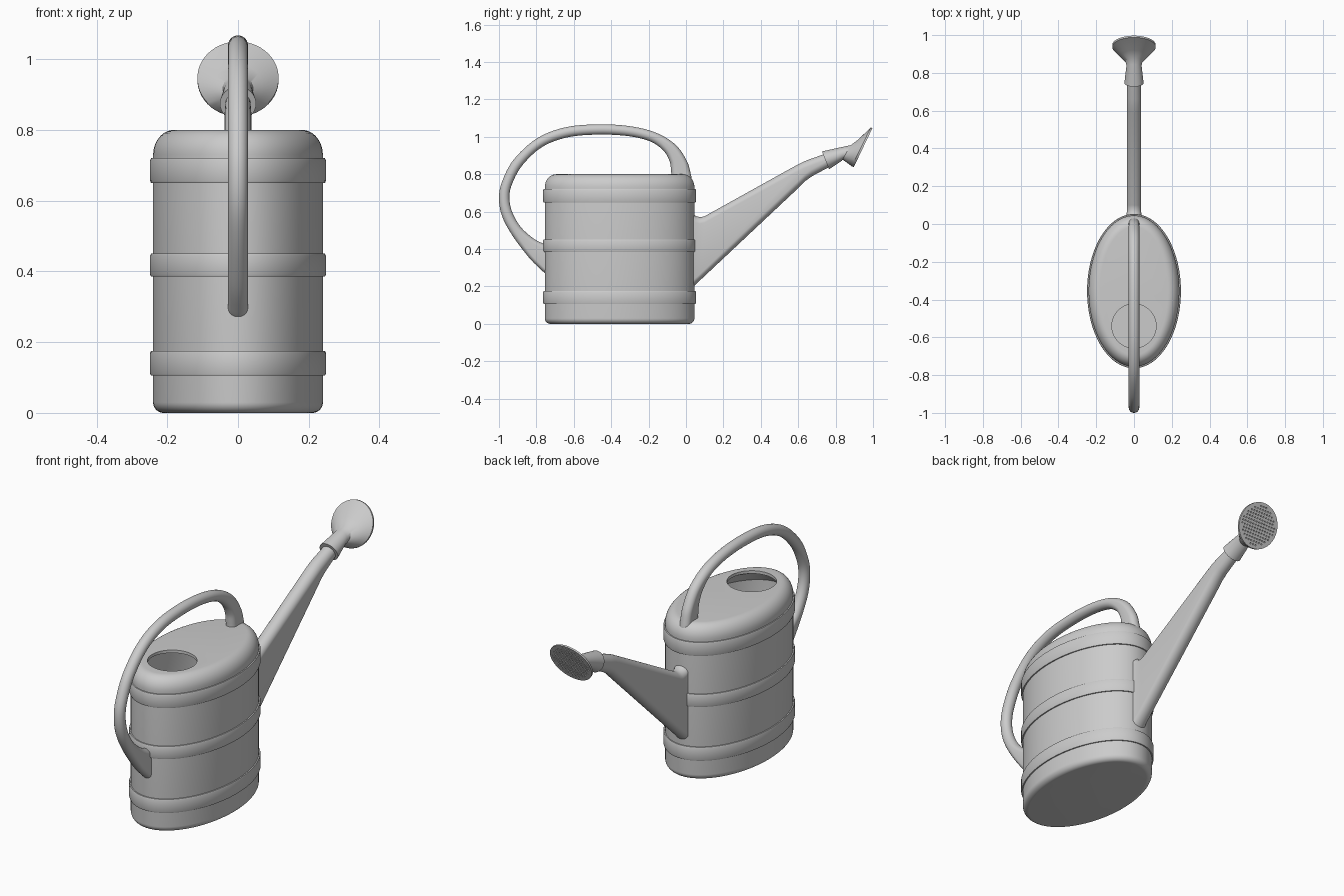
import bpy, bmesh, math
from mathutils import Vector, Matrix

if "Cube" in bpy.data.objects:
    bpy.data.objects.remove(bpy.data.objects["Cube"])


def make(name, bm):
    bmesh.ops.recalc_face_normals(bm, faces=bm.faces)
    me = bpy.data.meshes.new(name)
    bm.to_mesh(me)
    bm.free()
    ob = bpy.data.objects.new(name, me)
    bpy.context.collection.objects.link(ob)
    return ob


def activate(ob):
    bpy.ops.object.select_all(action='DESELECT')
    ob.select_set(True)
    bpy.context.view_layer.objects.active = ob


def smooth(ob, angle=35):
    activate(ob)
    bpy.ops.object.shade_smooth_by_angle(angle=math.radians(angle))


def cut(ob, cutter):
    cutter.hide_render = True
    mod = ob.modifiers.new("cut", 'BOOLEAN')
    mod.operation, mod.solver, mod.object = 'DIFFERENCE', 'EXACT', cutter
    activate(ob)
    bpy.ops.object.modifier_apply(modifier=mod.name)
    bpy.data.objects.remove(cutter)


def loft(name, rings, closed=False):
    bm = bmesh.new()
    rows = [[bm.verts.new(p) for p in r] for r in rings]
    n = len(rows[0])
    for a, b in zip(rows, rows[1:] + rows[:1] if closed else rows[1:]):
        for i in range(n):
            j = (i + 1) % n
            bm.faces.new((a[i], a[j], b[j], b[i]))
    if not closed:
        bm.faces.new(rows[0])
        bm.faces.new(rows[-1])
    return make(name, bm)


def oval(grow, z, n=96):
    # horizontal ellipse of the can, grown or shrunk
    return [((0.24 + grow) * math.cos(2 * math.pi * i / n),
             -0.355 + (0.40 + grow) * math.sin(2 * math.pi * i / n), z) for i in range(n)]


def slot(ya, za, yb, zb, w, n=32):
    # rounded slot section spanning two side-view points, half width w in x
    a, b = Vector((0, ya, za)), Vector((0, yb, zb))
    c, h, u = (a + b) / 2, (a - b).length / 2, (a - b).normalized()
    pts = []
    for k in range(n):
        t = 2 * math.pi * (k + 0.5) / n
        s = math.sin(t)
        d = math.copysign(h - w, s) + w * s if h > w else h * s
        pts.append(c + u * d + Vector((w * math.cos(t), 0, 0)))
    return pts


def spline(rows, steps=6):
    # Catmull-Rom through rows of numbers
    rows = [Vector(r) for r in rows]
    p = [2 * rows[0] - rows[1]] + rows + [2 * rows[-1] - rows[-2]]
    out = []
    for i in range(1, len(p) - 2):
        for k in range(steps):
            t = k / steps
            out.append(0.5 * (2 * p[i] + (p[i + 1] - p[i - 1]) * t
                       + (2 * p[i - 1] - 5 * p[i] + 4 * p[i + 1] - p[i + 2]) * t * t
                       + (3 * p[i] - p[i - 1] - 3 * p[i + 1] + p[i + 2]) * t ** 3))
    return out + [rows[-1]]


# Hollow can with rounded shoulder and foot
quarter = [math.radians(a) for a in range(0, 91, 10)]
foot = [oval(-0.03 * (1 - math.sin(q)), 0.03 * (1 - math.cos(q))) for q in quarter]
shoulder = [oval(-0.06 * (1 - math.cos(q)), 0.73 + 0.07 * math.sin(q)) for q in quarter]
body = loft("can_body", foot + shoulder)
cut(body, loft("can_cavity", [oval(-0.03, 0.015), oval(-0.015, 0.04),
                              oval(-0.015, 0.72), oval(-0.07, 0.785)]))

# Filling hole
bm = bmesh.new()
bmesh.ops.create_cone(bm, cap_ends=True, segments=64, radius1=0.117, radius2=0.117,
                      depth=0.2, matrix=Matrix.Translation((0, -0.54, 0.80)))
cut(body, make("filling_hole", bm))
smooth(body)

# Three raised bands
for name, z0, z1 in (("lower_band", 0.105, 0.175), ("middle_band", 0.385, 0.45),
                     ("upper_band", 0.65, 0.72)):
    prof = ((-0.005, z0), (0.006, z0), (0.0085, z0 + 0.006),
            (0.0085, z1 - 0.006), (0.006, z1), (-0.005, z1))
    smooth(loft(name, [oval(g, z) for g, z in prof], True), 50)

# Carrying handle: outer y, z / inner y, z
handle = [(0.036, 0.74, -0.078, 0.785), (0.026, 0.80, -0.08, 0.82), (0.005, 0.87, -0.088, 0.87),
          (-0.055, 0.957, -0.12, 0.925), (-0.16, 1.022, -0.19, 0.975),
          (-0.30, 1.057, -0.31, 1.004), (-0.47, 1.067, -0.47, 1.012),
          (-0.65, 1.05, -0.635, 0.997), (-0.80, 0.99, -0.77, 0.945),
          (-0.92, 0.88, -0.873, 0.85), (-0.98, 0.77, -0.927, 0.755),
          (-1.0, 0.68, -0.944, 0.68), (-0.985, 0.58, -0.93, 0.60),
          (-0.93, 0.475, -0.885, 0.52), (-0.84, 0.355, -0.82, 0.46),
          (-0.77, 0.285, -0.765, 0.43), (-0.742, 0.262, -0.742, 0.425)]
flat = [handle[i:i + 1][0] for i in range(len(handle))]
smooth(loft("handle", [slot(*r, 0.028) for r in
       (tuple(v) for v in spline(flat))]), 50)

# Tapering spout: top y, z / bottom y, z / half width
spout = [(0.034, 0.595, 0.034, 0.192, 0.041), (0.05, 0.578, 0.05, 0.209, 0.039),
         (0.075, 0.57, 0.07, 0.228, 0.038), (0.10, 0.576, 0.10, 0.256, 0.038),
         (0.59, 0.848, 0.61, 0.735, 0.038), (0.625, 0.866, 0.64, 0.765, 0.038),
         (0.66, 0.88, 0.675, 0.79, 0.038), (0.78, 0.922, 0.81, 0.862, 0.034)]
smooth(loft("spout", [slot(*s) for s in spout]), 50)

# Sprinkler rose: collar, neck, flare and disc
rose = [(0.727, 0.922, 0.765, 0.826, 0.051), (0.845, 0.948, 0.833, 0.872, 0.040),
        (0.88, 0.955, 0.837, 0.878, 0.043), (0.92, 0.985, 0.855, 0.866, 0.068),
        (0.988, 1.05, 0.886, 0.842, 0.115), (0.997, 1.047, 0.897, 0.838, 0.115)]
head = loft("sprinkler_rose", [slot(*s, 48) for s in rose])

# Grid of small spray holes in the disc
centre = Vector((0, 0.947, 0.9425))
up = Vector((0, 0.100, 0.209)).normalized()
normal = Vector((0, up.z, -up.y))
turn = normal.to_track_quat('Z', 'Y').to_matrix().to_4x4()
bm = bmesh.new()
for i in range(-6, 7):
    for j in range(-6, 7):
        if math.hypot(i, j) < 6.2:
            p = centre + Vector((0.016 * i, 0, 0)) + up * 0.016 * j
            bmesh.ops.create_cone(bm, cap_ends=True, segments=8, radius1=0.004, radius2=0.004,
                                  depth=0.012, matrix=Matrix.Translation(p) @ turn)
cut(head, make("spray_holes", bm))
smooth(head, 30)
